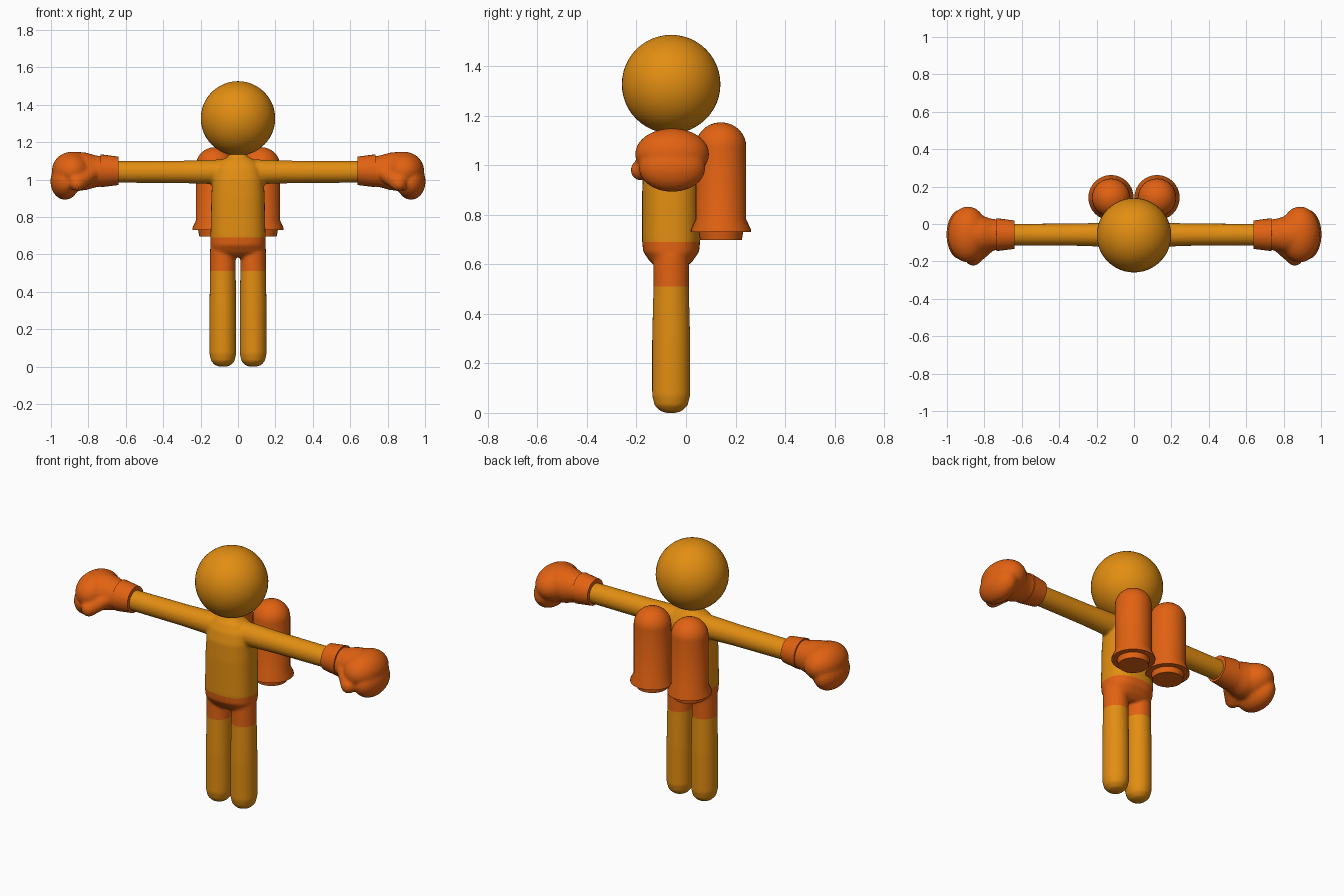
import bpy, bmesh, math
from mathutils import Vector, Matrix

if "Cube" in bpy.data.objects:
    bpy.data.objects.remove(bpy.data.objects["Cube"])

CY = -0.06  # depth of the figure's centre line


def material(name, color):
    m = bpy.data.materials.new(name)
    m.diffuse_color = (*color, 1)
    m.use_nodes = True
    m.node_tree.nodes["Principled BSDF"].inputs["Base Color"].default_value = m.diffuse_color
    return m


AMBER = material("amber", (0.76, 0.27, 0.006))
ORANGE = material("orange", (0.76, 0.122, 0.006))


def loft(bm, rings, n=32, power=2.0):
    """Skin closed rings, each given as (centre, u half-axis, v half-axis)."""
    loops = []
    for c, u, v in rings:
        loop = []
        for i in range(n):
            a = 2 * math.pi * i / n
            k = [math.copysign(abs(t) ** (2 / power), t) for t in (math.cos(a), math.sin(a))]
            loop.append(bm.verts.new(Vector(c) + Vector(u) * k[0] + Vector(v) * k[1]))
        loops.append(loop)
    for a, b in zip(loops, loops[1:]):
        for i in range(n):
            bm.faces.new((a[i], a[(i + 1) % n], b[(i + 1) % n], b[i]))
    bm.faces.new(loops[0][::-1])
    bm.faces.new(loops[-1])
    bmesh.ops.recalc_face_normals(bm, faces=bm.faces)


def loft_z(bm, rows, x=0, y=CY, **kw):
    loft(bm, [((x, y, z), (rx, 0, 0), (0, ry, 0)) for z, rx, ry in rows], **kw)


def loft_x(bm, rows, y=-0.057, z=1.045, **kw):
    loft(bm, [((x, y, z), (0, r, 0), (0, 0, r)) for x, r in rows], **kw)


def ball(bm, center, radii, segs=32):
    m = Matrix.Translation(center) @ Matrix.Diagonal((*radii, 1))
    bmesh.ops.create_uvsphere(bm, u_segments=segs, v_segments=segs // 2, radius=1, matrix=m)


def finish(name, bm, mat, mirror=False, fuse=None, smooth=8):
    """Make the object; fuse blends all overlapping pieces into one skin."""
    me = bpy.data.meshes.new(name)
    bm.to_mesh(me)
    bm.free()
    ob = bpy.data.objects.new(name, me)
    bpy.context.collection.objects.link(ob)
    if fuse:
        r = ob.modifiers.new("fuse", 'REMESH')
        r.mode, r.voxel_size = 'VOXEL', fuse
        s = ob.modifiers.new("soften", 'SMOOTH')
        s.factor, s.iterations = 0.5, smooth
        dg = bpy.context.evaluated_depsgraph_get()
        ob.data = bpy.data.meshes.new_from_object(ob.evaluated_get(dg))
        ob.modifiers.clear()
    ob.data.materials.clear()
    ob.data.materials.append(mat)
    bpy.ops.object.select_all(action='DESELECT')
    ob.select_set(True)
    bpy.context.view_layer.objects.active = ob
    if fuse:
        bpy.ops.object.shade_smooth()
    else:
        bpy.ops.object.shade_smooth_by_angle(angle=math.radians(35))
    if mirror:
        ob.modifiers.new("mirror", 'MIRROR')
    return ob


# Head
bm = bmesh.new()
ball(bm, (0, CY, 1.327), (0.199, 0.199, 0.199), 48)
finish("head", bm, AMBER)

# Body: torso, neck, arms and legs blended together
bm = bmesh.new()
loft_z(bm, [(0.585, 0.125, 0.055), (0.61, 0.14, 0.085), (0.65, 0.147, 0.113), (0.7, 0.147, 0.118),
            (0.9, 0.143, 0.117), (1.0, 0.138, 0.112), (1.06, 0.125, 0.095), (1.1, 0.095, 0.07),
            (1.125, 0.05, 0.045), (1.17, 0.035, 0.035)], power=2.4)
loft_x(bm, [(-0.68, 0.058), (-0.3, 0.06), (-0.1, 0.066), (0.1, 0.066), (0.3, 0.06), (0.68, 0.058)], z=1.041)
for side in (-1, 1):
    loft_z(bm, [(0.0, 0.02, 0.02), (0.008, 0.043, 0.045), (0.03, 0.063, 0.067), (0.07, 0.072, 0.077),
                (0.3, 0.072, 0.077), (0.5, 0.069, 0.072), (0.64, 0.068, 0.072)], x=side * 0.081)
body = finish("body", bm, AMBER, fuse=0.007)

# Shorts: painted band between two cuts through the body
body.data.materials.append(ORANGE)
bm = bmesh.new()
bm.from_mesh(body.data)
for z in (0.51, 0.69):
    bmesh.ops.bisect_plane(bm, geom=bm.verts[:] + bm.edges[:] + bm.faces[:],
                           plane_co=(0, 0, z), plane_no=(0, 0, 1), dist=1e-5)
for f in bm.faces:
    f.material_index = int(0.51 < f.calc_center_median().z < 0.69)
bm.to_mesh(body.data)
bm.free()

# Glove cuffs
bm = bmesh.new()
loft_x(bm, [(0.64, 0.076), (0.68, 0.081), (0.735, 0.088), (0.738, 0.07)], z=1.047)
finish("glove_cuff", bm, ORANGE, mirror=True)

# Gloves: wrist, fist, curled fingers and thumb blended together
bm = bmesh.new()
loft_x(bm, [(0.71, 0.08), (0.76, 0.085), (0.81, 0.1), (0.86, 0.105)], z=1.044)
ball(bm, (0.888, -0.056, 1.045), (0.108, 0.15, 0.104))
ball(bm, (0.925, -0.056, 0.99), (0.078, 0.135, 0.098))
for t in range(7):
    k = t / 6
    ball(bm, (0.79 + 0.07 * k, -0.12 - 0.062 * k, 1.03 - 0.05 * k), (0.043,) * 3, 16)
finish("glove", bm, ORANGE, mirror=True, fuse=0.009, smooth=6)

# Backpack tanks with flared skirt and nozzle
bm = bmesh.new()
R = 0.102
rows = [(0.697, 0.084), (0.73, 0.09), (0.731, 0.121), (0.74, 0.121), (0.782, R)]
rows += [(1.075 + 0.098 * math.sin(a), R * math.cos(a)) for a in [math.pi / 2 * i / 8.3 for i in range(9)]]
loft_z(bm, [(z, r, r) for z, r in rows], x=0.123, y=0.141)
finish("backpack_tank", bm, ORANGE, mirror=True)
